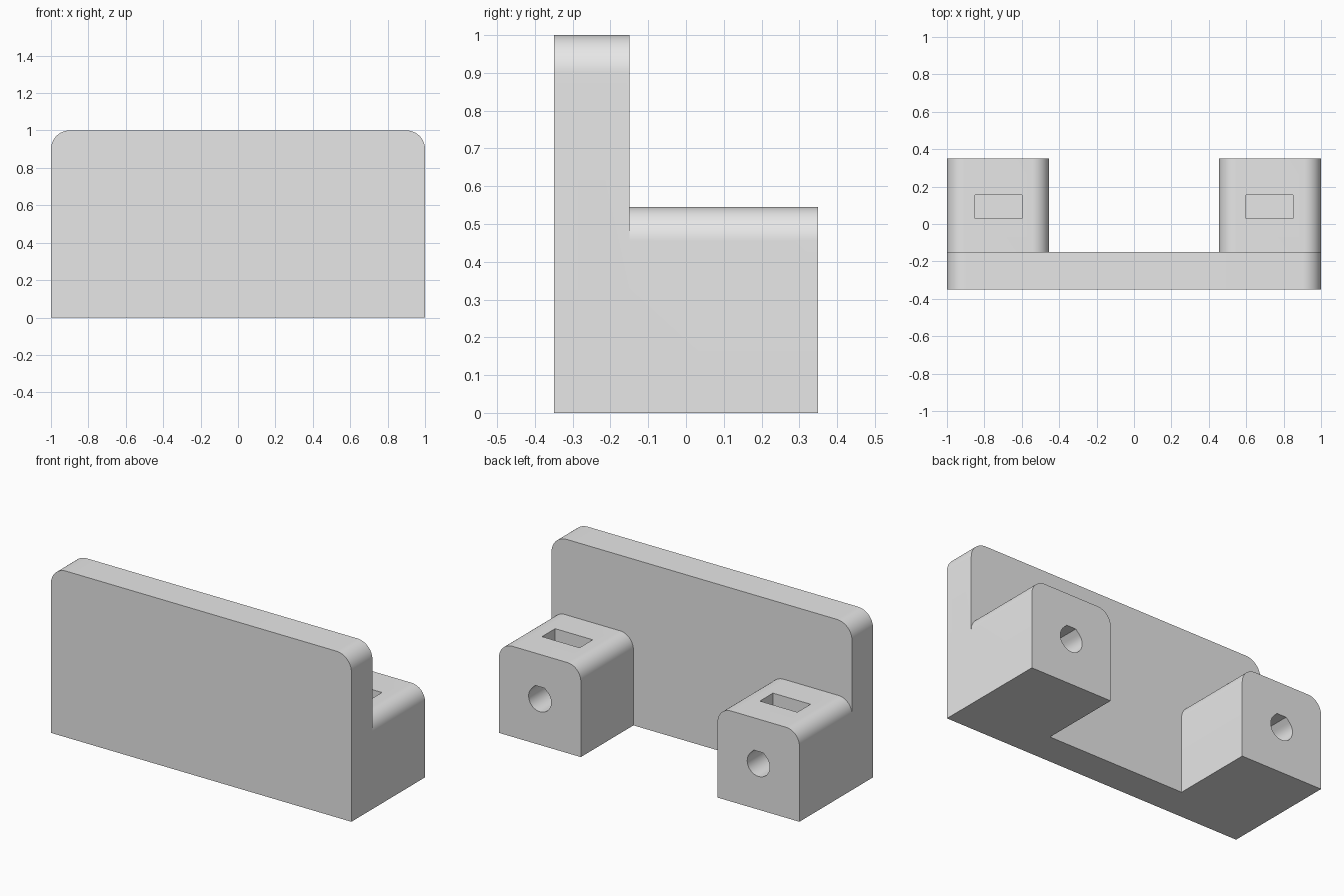
import bpy, bmesh
from math import pi, sin, cos, radians

cube = bpy.data.objects.get("Cube")
if cube:
    bpy.data.objects.remove(cube, do_unlink=True)

grey = bpy.data.materials.new("light grey plastic")
grey.use_nodes = True
grey.diffuse_color = (0.8, 0.8, 0.8, 1)
grey.node_tree.nodes["Principled BSDF"].inputs["Base Color"].default_value = (0.8, 0.8, 0.8, 1)


def arc(cx, cz, r, start, end, steps):
    angles = [start + (end - start) * i / steps for i in range(steps + 1)]
    return [(cx + r * cos(radians(a)), cz + r * sin(radians(a))) for a in angles]


def extrude_y(name, profile, y0, y1):
    """Extrude a closed x-z profile from y0 to y1."""
    bm = bmesh.new()
    face = bm.faces.new([bm.verts.new((x, y0, z)) for x, z in profile])
    new = bmesh.ops.extrude_face_region(bm, geom=[face])["geom"]
    verts = [v for v in new if isinstance(v, bmesh.types.BMVert)]
    bmesh.ops.translate(bm, verts=verts, vec=(0, y1 - y0, 0))
    bmesh.ops.recalc_face_normals(bm, faces=bm.faces)
    mesh = bpy.data.meshes.new(name)
    bm.to_mesh(mesh)
    bm.free()
    mesh.materials.append(grey)
    obj = bpy.data.objects.new(name, mesh)
    bpy.context.collection.objects.link(obj)
    return obj


def arched(x0, x1, top, r):
    """Rectangle with both upper corners rounded."""
    return ([(x0, 0), (x1, 0)] + arc(x1 - r, top - r, r, 0, 90, 16)
            + arc(x0 + r, top - r, r, 90, 180, 16))


def boolean(target, tool, operation):
    mod = target.modifiers.new(operation.lower(), "BOOLEAN")
    mod.operation, mod.solver, mod.object = operation, "EXACT", tool
    bpy.context.view_layer.objects.active = target
    bpy.ops.object.modifier_apply(modifier=mod.name)
    bpy.data.objects.remove(tool, do_unlink=True)


# Upright front plate
bracket = extrude_y("mounting_bracket", arched(-1, 1, 1, 0.1), -0.35, -0.15)

# Rear blocks, overlapping the plate so they merge cleanly
width, height = 0.545, 0.545
for side in (-1, 1):
    mid = side * (1 - width / 2)
    block = extrude_y("rear_block", arched(mid - width / 2, mid + width / 2, height, 0.09), -0.25, 0.35)
    boolean(bracket, block, "UNION")

# Flat-topped screw holes and nut slots
hole_r, hole_z = 0.075, 0.275
flat = hole_r * (2 ** 0.5 - 1)
for side in (-1, 1):
    mid = side * (1 - width / 2)
    profile = arc(mid, hole_z, hole_r, 135, 405, 36)
    profile += [(mid + flat, hole_z + hole_r), (mid - flat, hole_z + hole_r)]
    boolean(bracket, extrude_y("screw_hole", profile, -0.05, 0.4), "DIFFERENCE")
    x0, x1 = side * 0.725 - 0.125, side * 0.725 + 0.125
    slot = [(x0, 0.15), (x1, 0.15), (x1, 0.7), (x0, 0.7)]
    boolean(bracket, extrude_y("nut_slot", slot, 0.03, 0.155), "DIFFERENCE")

# Smooth rounded corners, crisp edges
bpy.ops.object.select_all(action="DESELECT")
bracket.select_set(True)
bpy.context.view_layer.objects.active = bracket
bpy.ops.object.shade_smooth_by_angle(angle=pi / 6)
